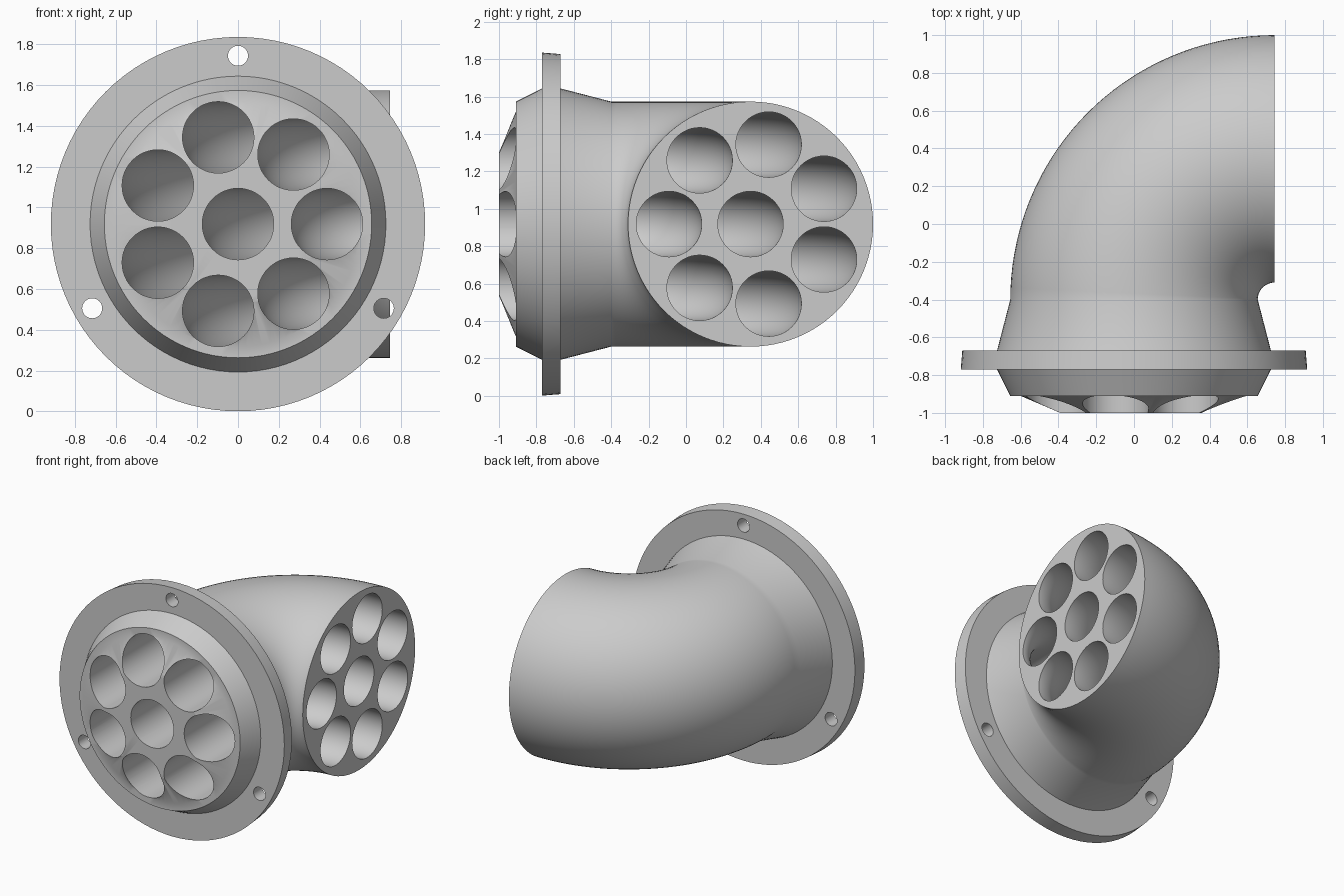
import bpy
import bmesh
import math

if "Cube" in bpy.data.objects:
    bpy.data.objects.remove(bpy.data.objects["Cube"])

AXIS_Z = 0.918          # height of the pipe centre line
BEND = 0.745            # centre line bend radius
BEND_Y = -0.40          # where the bend starts

grey = bpy.data.materials.new("light grey")
grey.diffuse_color = (0.6, 0.6, 0.6, 1)
grey.use_nodes = True
grey.node_tree.nodes["Principled BSDF"].inputs["Base Color"].default_value = grey.diffuse_color


def solid_from_rings(name, rings):
    """Skin a list of rings (lists of points) and cap both ends."""
    bm = bmesh.new()
    loops = [[bm.verts.new(p) for p in ring] for ring in rings]
    n = len(loops[0])
    for a, b in zip(loops, loops[1:]):
        for i in range(n):
            j = (i + 1) % n
            bm.faces.new((a[i], a[j], b[j], b[i]))
    bm.faces.new(loops[0])
    bm.faces.new(loops[-1])
    bmesh.ops.recalc_face_normals(bm, faces=bm.faces)
    mesh = bpy.data.meshes.new(name)
    bm.to_mesh(mesh)
    bm.free()
    mesh.materials.append(grey)
    ob = bpy.data.objects.new(name, mesh)
    bpy.context.collection.objects.link(ob)
    return ob


def circle(radius, n, u=0.0, w=0.0):
    """Cross-section points, offset u sideways and w upwards from the axis."""
    return [(u + radius * math.cos(2 * math.pi * i / n),
             w + radius * math.sin(2 * math.pi * i / n)) for i in range(n)]


def straight(section, y):
    return [(u, y, AXIS_Z + w) for u, w in section]


def bent(section, angle):
    return [(BEND - (BEND - u) * math.cos(angle),
             BEND_Y + (BEND - u) * math.sin(angle), AXIS_Z + w)
            for u, w in section]


def subtract(target, cutter):
    mod = target.modifiers.new("cut", "BOOLEAN")
    mod.operation = "DIFFERENCE"
    mod.solver = "EXACT"
    mod.object = cutter
    bpy.context.view_layer.objects.active = target
    bpy.ops.object.modifier_apply(modifier=mod.name)
    bpy.data.objects.remove(cutter)


# Elbow housing: tapered nose, collar, bolt flange, cone and quarter bend
profile = [(-1.0, 0.39), (-0.91, 0.60), (-0.91, 0.655), (-0.77, 0.725),
           (-0.77, 0.917), (-0.67, 0.909), (-0.67, 0.725), (BEND_Y, 0.655)]
rings = [straight(circle(r, 96), y) for y, r in profile]
STEPS = 36
rings += [bent(circle(0.655, 96), math.pi / 2 * k / STEPS)
          for k in range(1, STEPS + 1)]
housing = solid_from_rings("elbow_housing", rings)

# Eight channels following the bend: one central, seven around it
centres = [(0.0, 0.0)] + [(0.436 * math.cos(2 * math.pi * k / 7),
                           0.436 * math.sin(2 * math.pi * k / 7))
                          for k in range(7)]
for u, w in centres:
    section = circle(0.175, 48, u, w)
    path = [straight(section, -1.1)]
    path += [bent(section, math.pi / 2 * k / STEPS) for k in range(STEPS + 1)]
    path.append([(x + 0.1, y, z) for x, y, z in path[-1]])
    subtract(housing, solid_from_rings("channel_cutter", path))

# Three bolt holes through the flange
for deg in (90, 210, 330):
    a = math.radians(deg)
    section = circle(0.049, 32, 0.825 * math.cos(a), 0.825 * math.sin(a))
    subtract(housing, solid_from_rings(
        "bolt_cutter", [straight(section, -0.85), straight(section, -0.6)]))

# Smooth curved walls, crisp rims
bpy.ops.object.select_all(action="DESELECT")
housing.select_set(True)
bpy.context.view_layer.objects.active = housing
bpy.ops.object.shade_smooth_by_angle(angle=math.radians(25))
